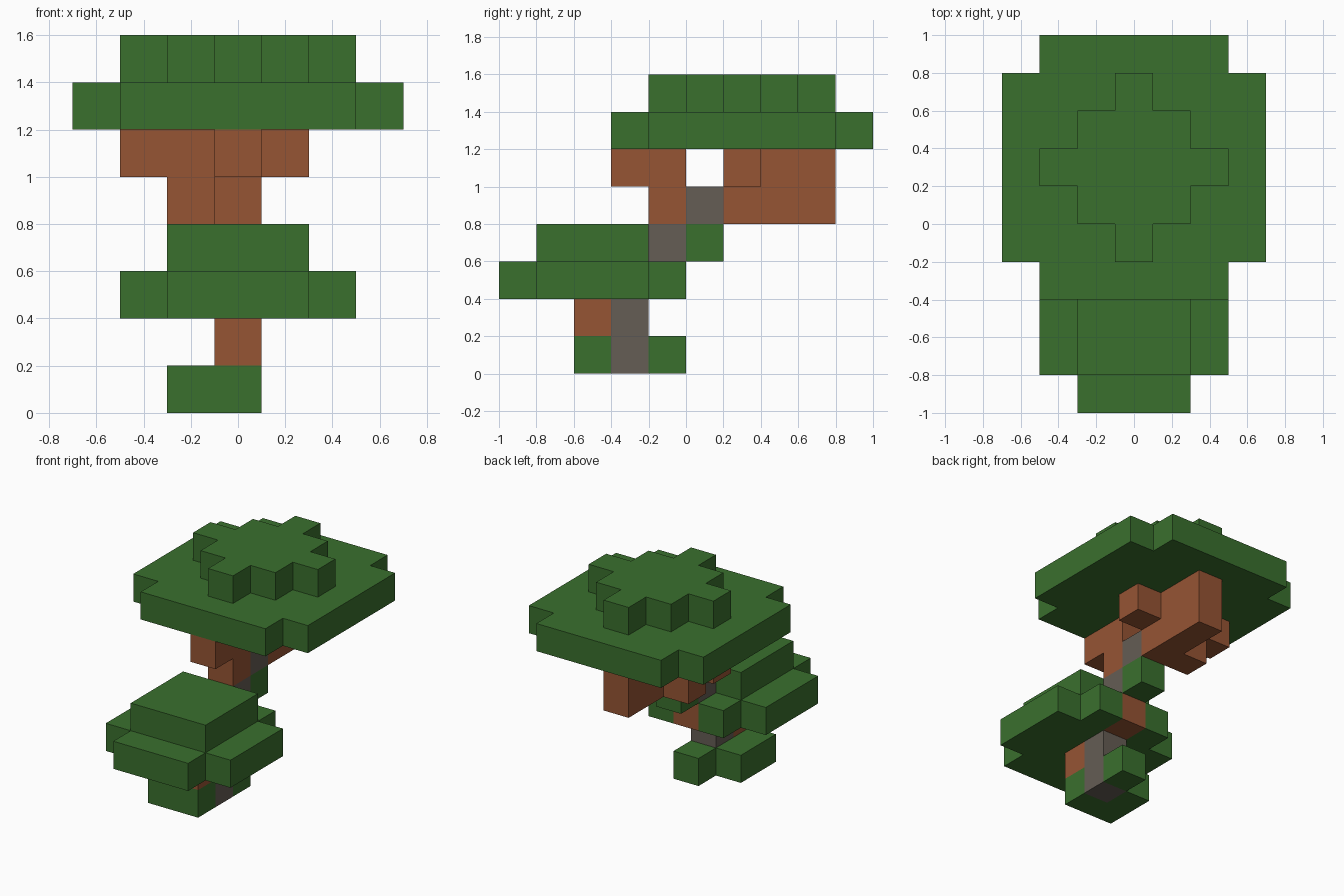
import bpy, bmesh
from mathutils import Vector

old = bpy.data.objects.get("Cube")
if old:
    bpy.data.objects.remove(old, do_unlink=True)

CELL = 0.2


def material(name, rgb):
    mat = bpy.data.materials.new(name)
    mat.use_nodes = True
    mat.diffuse_color = (*rgb, 1)
    mat.node_tree.nodes["Principled BSDF"].inputs["Base Color"].default_value = (*rgb, 1)
    return mat


leaf = material("leaf green", (0.042, 0.160, 0.027))
bark = material("bark brown", (0.305, 0.089, 0.034))
core = material("core grey", (0.130, 0.109, 0.089))


def block(x0, x1, y0, y1, z0, z1=None):
    """Inclusive range of grid cells: x from the middle, y from the front, z from the ground."""
    top = z0 if z1 is None else z1
    return {(x, y, z) for x in range(x0, x1 + 1)
            for y in range(y0, y1 + 1) for z in range(z0, top + 1)}


# Leaning trunk core
trunk = block(0, 0, 3, 3, 0, 2) | block(0, 0, 4, 4, 3) | block(0, 0, 5, 5, 4) | block(0, 0, 6, 6, 5)

# Bark and branches
lower_bark = block(0, 0, 2, 2, 1) | block(0, 0, 4, 4, 2)
front_branch = block(0, 0, 4, 4, 4, 5) | block(0, 0, 3, 3, 5)
back_branch = block(0, 0, 6, 6, 4) | block(0, 0, 7, 8, 4, 5)
right_branch = block(-1, -1, 6, 6, 4, 5) | block(-2, -2, 6, 6, 5)
left_branch = block(1, 1, 6, 6, 5)

# Foliage
ground_leaves = block(-1, 0, 2, 2, 0) | block(-1, -1, 3, 3, 0) | block(0, 0, 4, 4, 0)
lower_canopy = block(-1, 1, 0, 4, 2) | block(-2, 2, 1, 3, 2) | block(-1, 1, 1, 3, 3)
trunk_leaf = block(0, 0, 5, 5, 3)
upper_canopy = block(-3, 3, 4, 8, 6) | block(-2, 2, 3, 9, 6)
canopy_crown = {c for c in block(-2, 2, 4, 8, 7) if abs(c[0]) + abs(c[1] - 6) <= 2}

parts = [
    ("trunk_core", trunk, core),
    ("lower_bark", lower_bark, bark),
    ("front_branch", front_branch, bark),
    ("back_branch", back_branch, bark),
    ("right_branch", right_branch, bark),
    ("left_branch", left_branch, bark),
    ("ground_leaves", ground_leaves, leaf),
    ("lower_canopy", lower_canopy, leaf),
    ("trunk_leaf", trunk_leaf, leaf),
    ("upper_canopy", upper_canopy, leaf),
    ("canopy_crown", canopy_crown, leaf),
]

# Each cell belongs to the first part that claims it
owner = {}
for name, cells, mat in parts:
    for cell in cells:
        owner.setdefault(cell, name)


def build(name, mat):
    """Mesh the open sides of a part's cells and merge them into flat faces."""
    bm = bmesh.new()
    for cell in sorted(c for c, n in owner.items() if n == name):
        middle = Vector((cell[0], cell[1] - 4.5, cell[2] + 0.5)) * CELL
        for axis in range(3):
            for sign in (-1, 1):
                step = [0, 0, 0]
                step[axis] = sign
                if tuple(a + b for a, b in zip(cell, step)) in owner:
                    continue
                normal = Vector(step)
                u = Vector([float(i == (axis + 1) % 3) for i in range(3)])
                v = normal.cross(u)
                corners = [u + v, v - u, -u - v, u - v]
                bm.faces.new([bm.verts.new(middle + (normal + c) * CELL / 2) for c in corners])
    bmesh.ops.remove_doubles(bm, verts=bm.verts, dist=0.001)
    bmesh.ops.dissolve_limit(bm, angle_limit=0.01, verts=bm.verts, edges=bm.edges)
    mesh = bpy.data.meshes.new(name)
    bm.to_mesh(mesh)
    bm.free()
    mesh.materials.append(mat)
    bpy.context.scene.collection.objects.link(bpy.data.objects.new(name, mesh))


for name, cells, mat in parts:
    build(name, mat)
